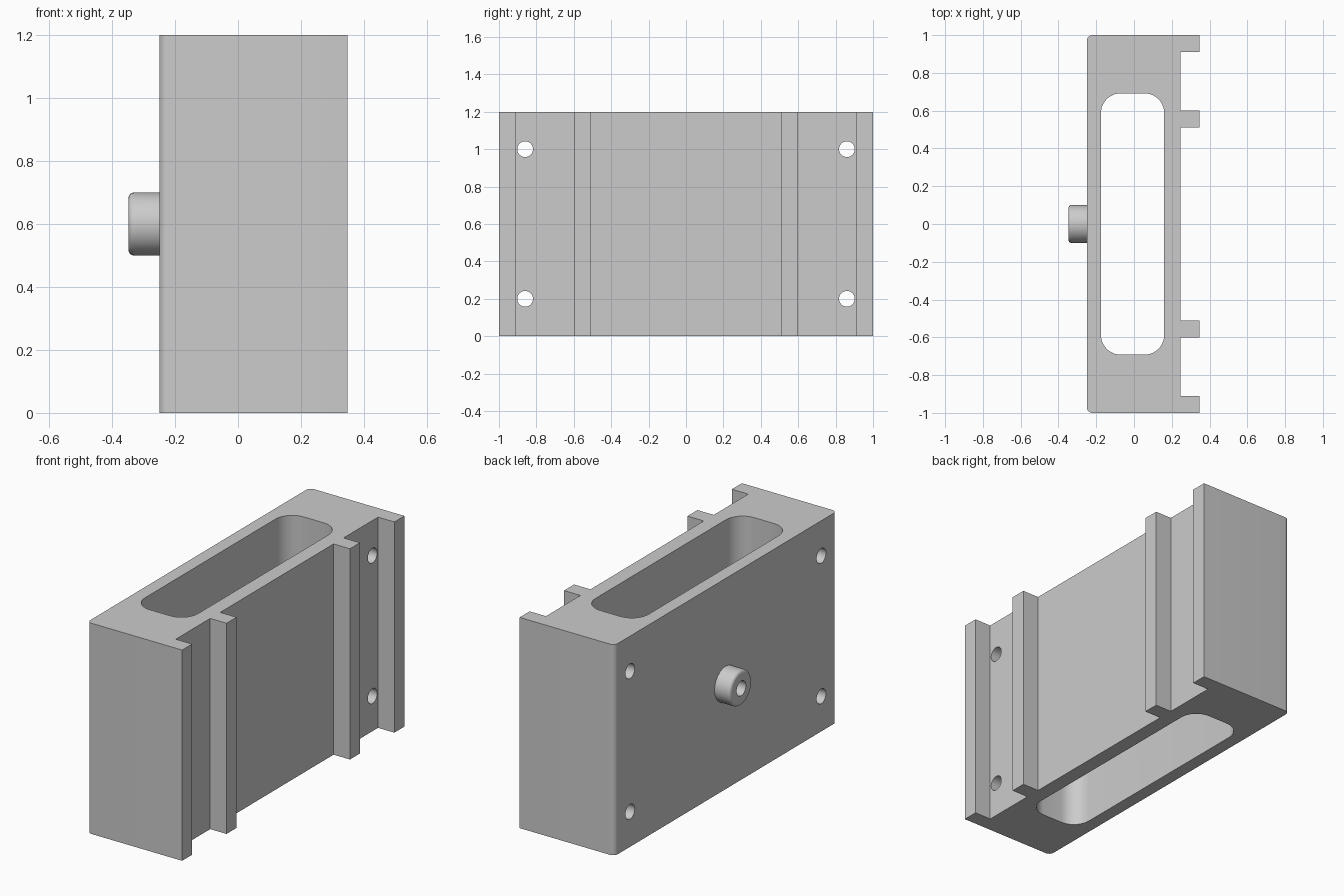
import bpy
import bmesh
from math import cos, sin, pi, radians
from mathutils import Matrix, Vector

cube = bpy.data.objects.get("Cube")
if cube:
    bpy.data.objects.remove(cube, do_unlink=True)

HEIGHT = 1.2
MID = HEIGHT / 2

grey = bpy.data.materials.new("plain grey")
grey.use_nodes = True
grey.diffuse_color = (0.6, 0.6, 0.6, 1)
grey.node_tree.nodes["Principled BSDF"].inputs["Base Color"].default_value = grey.diffuse_color


def finish(name, bm):
    bmesh.ops.recalc_face_normals(bm, faces=bm.faces)
    mesh = bpy.data.meshes.new(name)
    bm.to_mesh(mesh)
    bm.free()
    mesh.materials.append(grey)
    obj = bpy.data.objects.new(name, mesh)
    bpy.context.collection.objects.link(obj)
    return obj


def arc(cx, cy, r, start, steps=10):
    """Quarter circle, counter-clockwise from the start angle in degrees."""
    angles = [radians(start + 90 * i / steps) for i in range(steps + 1)]
    return [(cx + r * cos(a), cy + r * sin(a)) for a in angles]


def prism(name, outline, z0, z1):
    bm = bmesh.new()
    face = bm.faces.new([bm.verts.new((x, y, z0)) for x, y in outline])
    top = bmesh.ops.extrude_face_region(bm, geom=[face])["geom"]
    moved = [v for v in top if isinstance(v, bmesh.types.BMVert)]
    bmesh.ops.translate(bm, verts=moved, vec=(0, 0, z1 - z0))
    return finish(name, bm)


def cut(target, cutter):
    mod = target.modifiers.new(cutter.name, "BOOLEAN")
    mod.operation = "DIFFERENCE"
    mod.solver = "EXACT"
    mod.object = cutter
    cutter.hide_render = True
    bpy.context.view_layer.objects.active = target
    bpy.ops.object.modifier_apply(modifier=mod.name)
    bpy.data.objects.remove(cutter, do_unlink=True)


def drill(name, x0, x1, y, z, radius):
    bm = bmesh.new()
    place = Matrix.Translation(((x0 + x1) / 2, y, z)) @ Matrix.Rotation(pi / 2, 4, "Y")
    bmesh.ops.create_cone(bm, cap_ends=True, segments=40, radius1=radius,
                          radius2=radius, depth=x1 - x0, matrix=place)
    return finish(name, bm)


# Body section: rounded back corners, two pairs of rails on the +x side
BACK, FACE, RAIL = -0.25, 0.245, 0.348
half = [(FACE, 0.51), (RAIL, 0.51), (RAIL, 0.6), (FACE, 0.6),
        (FACE, 0.91), (RAIL, 0.91), (RAIL, 1)]
half += arc(BACK + 0.03, 0.97, 0.03, 90)
body = prism("body", half + [(x, -y) for x, y in reversed(half)], 0, HEIGHT)

# Rounded slot running from top to bottom
x0, x1, end, r = -0.175, 0.16, 0.692, 0.105
slot = (arc(x1 - r, end - r, r, 0) + arc(x0 + r, end - r, r, 90)
        + arc(x0 + r, r - end, r, 180) + arc(x1 - r, r - end, r, 270))
cut(body, prism("slot_cutter", slot, -0.1, HEIGHT + 0.1))

# Four mounting holes and the bore behind the boss
for y in (-0.86, 0.86):
    for z in (0.2, 1.0):
        cut(body, drill("mounting_hole_cutter", -0.4, 0.4, y, z, 0.042))
cut(body, drill("bore_cutter", -0.4, 0, 0, MID, 0.042))

# Hollow boss with a rounded outer rim, turned around the x axis
TIP, RIM = -0.348, 0.018
section = [(BACK, 0.042), (TIP, 0.042)]
section += [(TIP + RIM * (1 - cos(a)), 0.1 - RIM * (1 - sin(a)))
            for a in [pi / 2 * i / 6 for i in range(7)]]
section.append((BACK, 0.1))
bm = bmesh.new()
ring = [bm.verts.new((x, 0, MID + d)) for x, d in section]
edges = [bm.edges.new(pair) for pair in zip(ring, ring[1:])]
bmesh.ops.spin(bm, geom=ring + edges, cent=(0, 0, MID), axis=Vector((1, 0, 0)),
               angle=2 * pi, steps=40, use_merge=True)
bmesh.ops.remove_doubles(bm, verts=bm.verts, dist=0.0001)
boss = finish("boss", bm)

# Smooth the curved walls and keep the corners crisp
for obj in (body, boss):
    bpy.ops.object.select_all(action="DESELECT")
    obj.select_set(True)
    bpy.context.view_layer.objects.active = obj
    bpy.ops.object.shade_smooth_by_angle(angle=radians(30))
